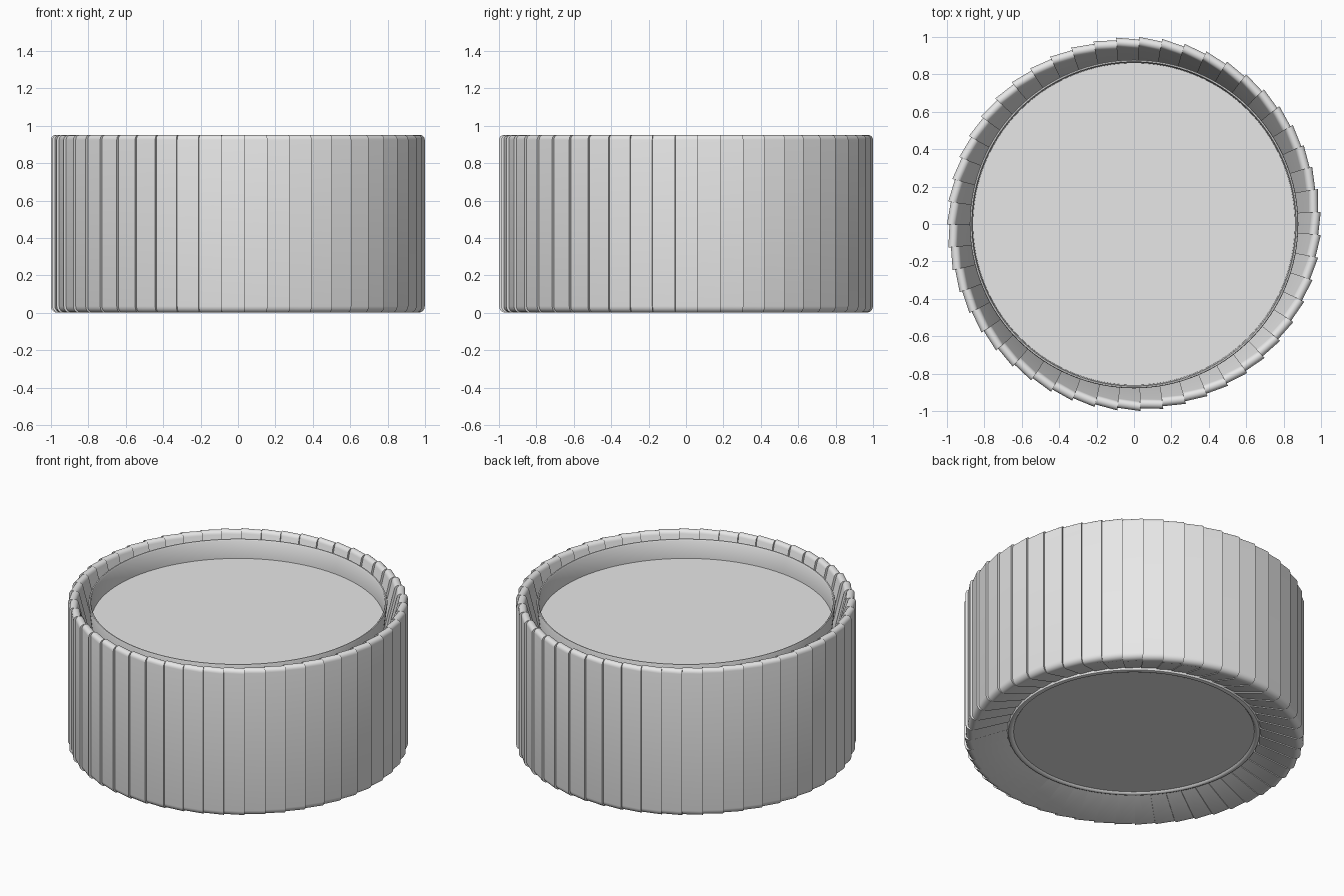
import bpy, bmesh
from math import cos, sin, pi, radians

cube = bpy.data.objects.get("Cube")
if cube:
    bpy.data.objects.remove(cube, do_unlink=True)

# Single plain grey
grey = bpy.data.materials.new("light_grey")
grey.use_nodes = True
colour = (0.8, 0.8, 0.8, 1)
grey.diffuse_color = colour
grey.node_tree.nodes["Principled BSDF"].inputs["Base Color"].default_value = colour

PANELS = 51
STEP = 0.014          # how far each panel's trailing edge is tucked in
FIRST = radians(-10.4)


def finish(name, bm, angle):
    bmesh.ops.recalc_face_normals(bm, faces=bm.faces)
    mesh = bpy.data.meshes.new(name)
    bm.to_mesh(mesh)
    bm.free()
    mesh.materials.append(grey)
    obj = bpy.data.objects.new(name, mesh)
    bpy.context.collection.objects.link(obj)
    bpy.ops.object.select_all(action='DESELECT')
    obj.select_set(True)
    bpy.context.view_layer.objects.active = obj
    bpy.ops.object.shade_smooth_by_angle(angle=radians(angle))
    return obj


def arc(r, z, radius, start, end, count=5):
    """Rounded corner in the radius/height plane."""
    angles = [radians(start + (end - start) * i / count) for i in range(count + 1)]
    return [(r + radius * cos(a), z + radius * sin(a)) for a in angles]


# Outer shell: overlapping wedge panels, each slightly turned so the edges step
shell_profile = (
    [(0.75, 0.075)]
    + arc(0.965, 0.035, 0.035, -100, 0)
    + arc(0.975, 0.925, 0.025, 0, 170, 8)
    + [(0.87, 0.6)]
)
bm = bmesh.new()
for k in range(PANELS):
    end = FIRST + 2 * pi * k / PANELS
    start = end - 2 * pi / PANELS
    inner, outer = (
        [bm.verts.new(((r - tuck) * cos(a), (r - tuck) * sin(a), z)) for r, z in shell_profile]
        for a, tuck in ((start, STEP), (end, 0))
    )
    bm.faces.new(inner)
    bm.faces.new(outer[::-1])
    n = len(shell_profile)
    for i in range(n):
        j = (i + 1) % n
        bm.faces.new((inner[i], outer[i], outer[j], inner[j]))
finish("panelled_shell", bm, 35)

# Inner cup: smooth tapered body with a thin lip, sunken top and beaded base
cup_profile = [
    (0, 0.07), (0.707, 0.07), (0.714, 0.061), (0.725, 0.058), (0.738, 0.063),
    (0.745, 0.08), (0.84, 0.6), (0.878, 0.924), (0.875, 0.931), (0.868, 0.931),
    (0.863, 0.924), (0.86, 0.81), (0, 0.81),
]
bm = bmesh.new()
points = [bm.verts.new((r, 0, z)) for r, z in cup_profile]
edges = [bm.edges.new(pair) for pair in zip(points, points[1:])]
bmesh.ops.spin(bm, geom=points + edges, cent=(0, 0, 0), axis=(0, 0, 1),
               angle=2 * pi, steps=128, use_merge=True)
bmesh.ops.remove_doubles(bm, verts=bm.verts, dist=0.0001)
finish("inner_cup", bm, 40)
